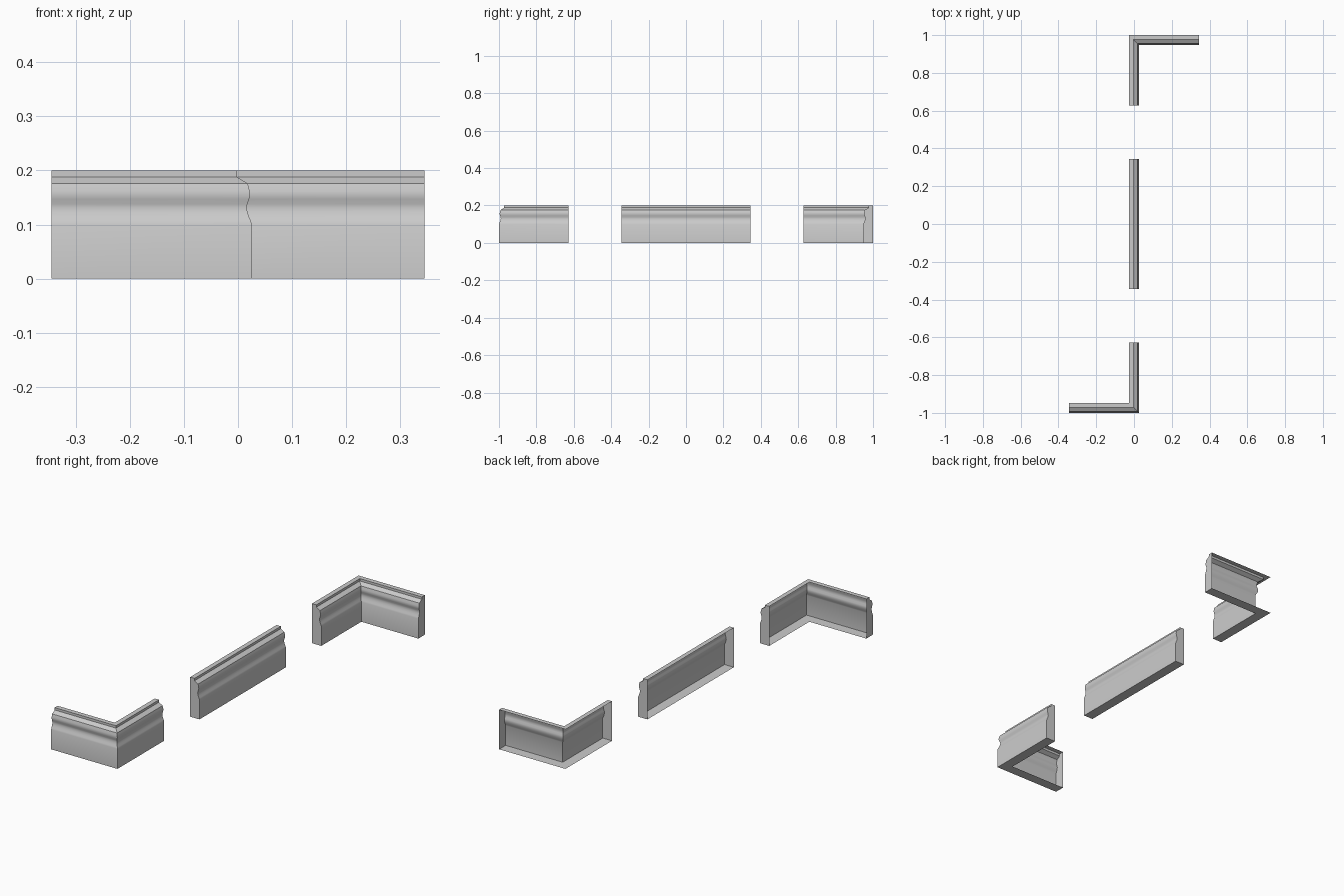
import bpy, bmesh, math
from mathutils import Vector

if "Cube" in bpy.data.objects:
    bpy.data.objects.remove(bpy.data.objects["Cube"])

# Moulding cross-section (depth from centreline, height), back left open
PROFILE = [(-0.026, 0), (0.026, 0), (0.026, 0.1), (0.0235, 0.107), (0.02, 0.115),
           (0.0175, 0.123), (0.0162, 0.131), (0.0172, 0.138), (0.0205, 0.147),
           (0.0222, 0.155), (0.0215, 0.162), (0.0195, 0.17), (0.018, 0.176),
           (0.008, 0.182), (-0.002, 0.188), (-0.002, 0.2), (-0.026, 0.2)]


def skirting(name, path):
    """Sweep the profile along (x, y, outward x, outward y) stations, mitring corners."""
    bm = bmesh.new()
    rings = [[bm.verts.new((x + nx * d, y + ny * d, z)) for d, z in PROFILE]
             for x, y, nx, ny in path]
    for a, b in zip(rings, rings[1:]):
        for j in range(len(PROFILE) - 1):
            bm.faces.new((a[j], b[j], b[j + 1], a[j + 1]))
    # End caps
    bm.faces.new(rings[0])
    bm.faces.new(rings[-1][::-1])
    mesh = bpy.data.meshes.new(name)
    bm.to_mesh(mesh)
    bm.free()
    ob = bpy.data.objects.new(name, mesh)
    bpy.context.collection.objects.link(ob)
    bpy.ops.object.select_all(action='DESELECT')
    ob.select_set(True)
    bpy.context.view_layer.objects.active = ob
    bpy.ops.object.shade_smooth_by_angle(angle=math.radians(35))
    return ob


# Straight length
skirting("straight_skirting", [(0, -0.345, 1, 0), (0, 0.345, 1, 0)])
# Outside corner
skirting("outer_corner_skirting",
         [(-0.345, -0.974, 0, -1), (0, -0.974, 1, -1), (0, -0.628, 1, 0)])
# Inside corner
skirting("inner_corner_skirting",
         [(0, 0.628, 1, 0), (0, 0.974, 1, -1), (0.345, 0.974, 0, -1)])
